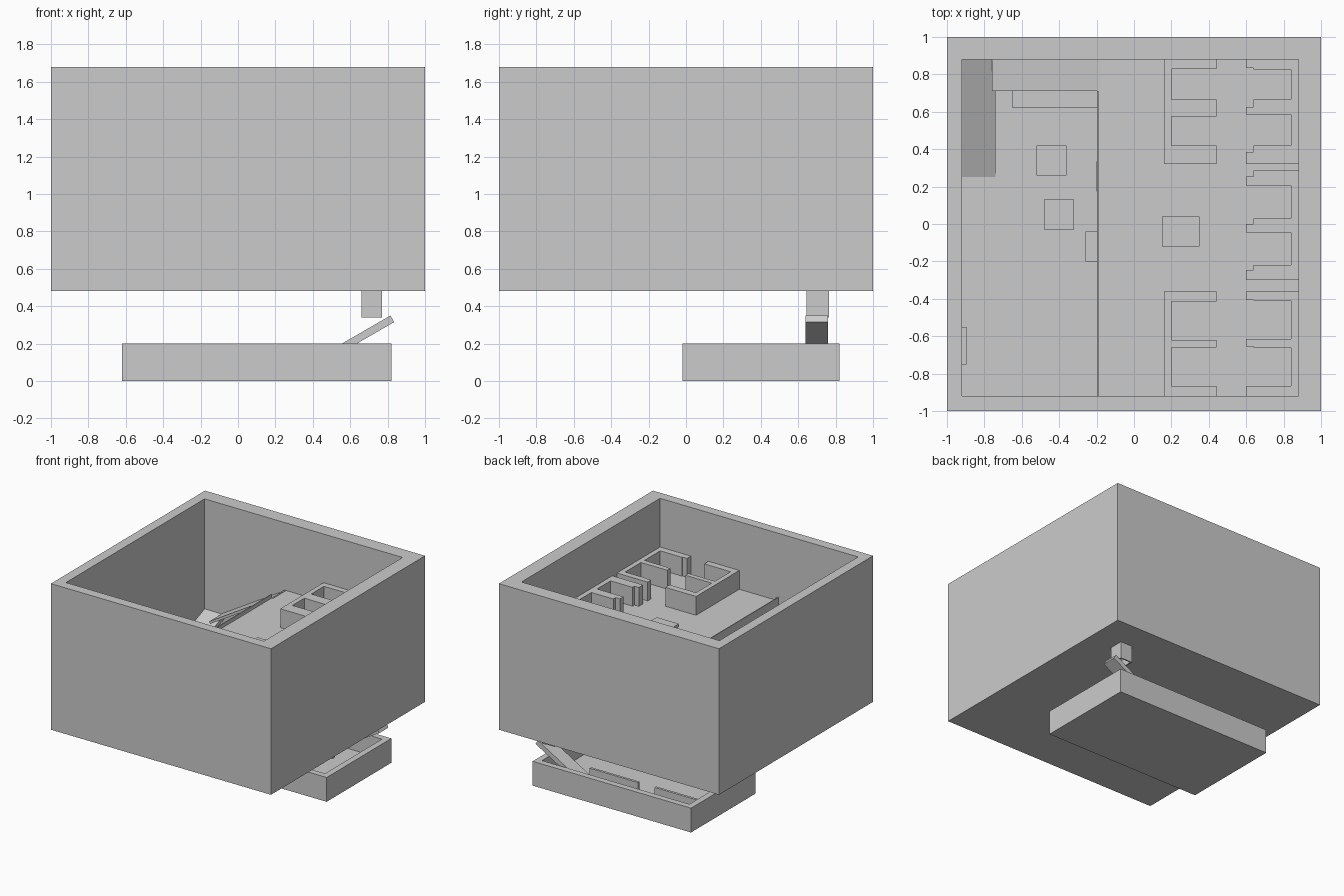
import bpy, bmesh, math
from mathutils import Vector

if "Cube" in bpy.data.objects:
    bpy.data.objects.remove(bpy.data.objects["Cube"])


def finish(name, bm):
    bmesh.ops.recalc_face_normals(bm, faces=bm.faces)
    mesh = bpy.data.meshes.new(name)
    bm.to_mesh(mesh)
    bm.free()
    ob = bpy.data.objects.new(name, mesh)
    bpy.context.collection.objects.link(ob)
    return ob


def prism(name, pts, a, b, axis="z"):
    """Extrude a flat outline from a to b along the chosen axis."""
    place = {"z": lambda p, h: (p[0], p[1], h),
             "y": lambda p, h: (p[0], h, p[1]),
             "x": lambda p, h: (h, p[0], p[1])}[axis]
    bm = bmesh.new()
    face = bm.faces.new([bm.verts.new(place(p, a)) for p in pts])
    ext = bmesh.ops.extrude_face_region(bm, geom=[face])
    top = [v for v in ext["geom"] if isinstance(v, bmesh.types.BMVert)]
    move = Vector(place((0, 0), b - a))
    bmesh.ops.translate(bm, verts=top, vec=move)
    return finish(name, bm)


def rect(x0, x1, y0, y1):
    return [(x0, y0), (x1, y0), (x1, y1), (x0, y1)]


def box(name, x0, x1, y0, y1, z0, z1):
    return prism(name, rect(x0, x1, y0, y1), z0, z1)


def open_box(name, outer, inner, base, floor, rim):
    """Tray with a closed base, floor height and open rim."""
    bm = bmesh.new()
    rings = [[bm.verts.new((x, y, z)) for x, y in rect(*r)]
             for r, z in ((outer, base), (outer, rim), (inner, rim), (inner, floor))]
    for lo, hi in zip(rings, rings[1:]):
        for i in range(4):
            j = (i + 1) % 4
            bm.faces.new((lo[i], lo[j], hi[j], hi[i]))
    bm.faces.new(rings[0])
    bm.faces.new(rings[-1])
    return finish(name, bm)


def ramp(name, start, end, thick, a, b, axis):
    """Tilted slab whose upper surface runs from start to end."""
    s, e = Vector(start), Vector(end)
    d = (e - s).normalized()
    n = Vector((d.y, -d.x)) * thick
    return prism(name, [s, e, e + n, s + n], a, b, axis)


# Main hall and basement
FLOOR, DECK, BOOTH = 0.52, 1.125, 1.28
open_box("hall", (-1, 1, -1, 1), (-0.92, 0.88, -0.92, 0.88), 0.48, FLOOR, 1.68)
open_box("basement", (-0.62, 0.82, -0.02, 0.82), (-0.57, 0.77, 0.03, 0.77), 0, 0.04, 0.2)
open_box("hatch_shaft", (0.66, 0.77, 0.645, 0.765), (0.67, 0.76, 0.655, 0.755), 0.48, 0.475, 0.34)
ramp("basement_ramp", (0.28, 0.04), (0.815, 0.35), 0.04, 0.64, 0.76, "y")
for i, x in enumerate((0.03, -0.56)):
    box(f"basement_partition_{i}", x, x + 0.44, 0.56, 0.58, 0.04, 0.145)

# Upper deck, kerb and the two stair ramps
box("upper_deck", -0.195, 0.88, -0.92, 0.88, DECK - 0.04, DECK)
box("deck_kerb", -0.198, -0.19, -0.92, 0.71, DECK, 1.155)
ramp("lower_stair_ramp", (0.25, FLOOR), (0.88, 0.776), 0.03, -0.92, -0.74, "x")
ramp("upper_stair_ramp", (-0.76, 0.78), (-0.18, DECK + 0.003), 0.02, 0.71, 0.88, "y")

# Seating booths facing the aisle
for name, bays in (("front_booths", ((-0.865, -0.66), (-0.62, -0.415))),
                   ("back_booths", ((0.42, 0.575), (0.665, 0.83)))):
    lo, hi = (-0.92, -0.36) if bays[0][0] < 0 else (0.32, 0.88)
    pts = [(0.16, hi), (0.16, lo), (0.44, lo)]
    for a, b in bays:
        pts += [(0.44, a), (0.20, a), (0.20, b), (0.44, b)]
    prism(name, pts + [(0.44, hi)], DECK, BOOTH)

# Stalls along the right wall: each arm is (low, high, tip low, tip high)
stalls = {
    "front_stalls": [(-0.92, -0.865, -0.92, -0.87), (-0.66, -0.615, -0.655, -0.615),
                     (-0.41, -0.36, -0.405, -0.36)],
    "middle_stalls": [(-0.30, -0.22, -0.30, -0.245), (-0.045, 0.03, -0.045, 0.0),
                      (0.205, 0.285, 0.205, 0.255)],
    "back_stalls": [(0.32, 0.42, 0.32, 0.385), (0.585, 0.665, 0.585, 0.625),
                    (0.825, 0.88, 0.835, 0.88)],
}
for name, arms in stalls.items():
    pts = [(0.88, arms[0][0])]
    for k, (lo, hi, tlo, thi) in enumerate(arms):
        if k:
            pts.append((0.84, lo))
        if tlo != lo:
            pts += [(0.64, lo), (0.64, tlo)]
        pts += [(0.60, tlo), (0.60, thi)]
        if thi != hi:
            pts += [(0.64, thi), (0.64, hi)]
        if k < 2:
            pts.append((0.84, hi))
    prism(name, pts + [(0.88, arms[-1][1])], DECK, BOOTH)

# Tables, counter and door panel
box("deck_table", 0.15, 0.35, -0.12, 0.04, DECK, 1.15)
for i, (x, y) in enumerate(((-0.52, 0.26), (-0.48, -0.03), (-0.26, -0.2), (-0.2, 0.175))):
    box(f"hall_table_{i}", x, x + 0.16, y, y + 0.16, FLOOR, 0.6)
box("counter", -0.65, -0.1, 0.62, 0.71, FLOOR, 0.66)
box("door_panel", -0.92, -0.895, -0.75, -0.55, FLOOR, 0.8)
